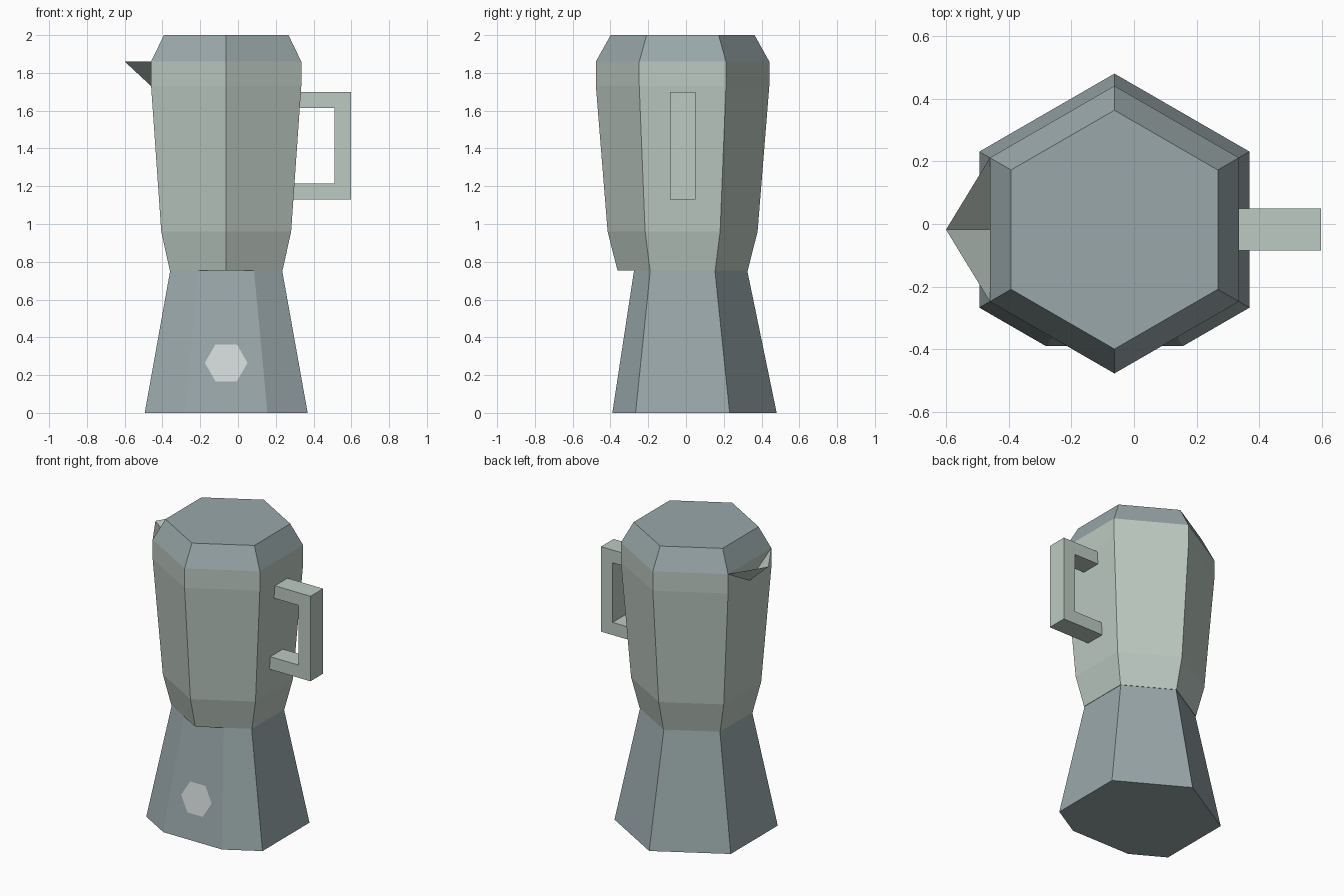
import bpy, bmesh
from math import sin, cos, pi
from mathutils import Vector

if "Cube" in bpy.data.objects:
    bpy.data.objects.remove(bpy.data.objects["Cube"])

CX, CY = -0.0625, -0.018


def material(name, rgb):
    m = bpy.data.materials.new(name)
    m.diffuse_color = (*rgb, 1)
    m.use_nodes = True
    m.node_tree.nodes["Principled BSDF"].inputs["Base Color"].default_value = m.diffuse_color
    return m


dark_metal = material("blue_grey_metal", (0.32, 0.39, 0.40))
light_metal = material("pale_metal", (0.51, 0.59, 0.54))
valve_metal = material("valve_metal", (0.65, 0.69, 0.69))


def finish(name, bm, mat, recalc=True):
    if recalc:
        bmesh.ops.recalc_face_normals(bm, faces=bm.faces)
    me = bpy.data.meshes.new(name)
    bm.to_mesh(me)
    bm.free()
    me.materials.append(mat)
    ob = bpy.data.objects.new(name, me)
    bpy.context.collection.objects.link(ob)
    return ob


def hex_loft(levels):
    """Closed hexagonal solid through (radius, z) levels, corners on +-y."""
    bm = bmesh.new()
    rings = [[bm.verts.new((CX + r * sin(i * pi / 3), CY + r * cos(i * pi / 3), z))
              for i in range(6)] for r, z in levels]
    for a, b in zip(rings, rings[1:]):
        for i in range(6):
            j = (i + 1) % 6
            bm.faces.new((a[i], a[j], b[j], b[i]))
    bm.faces.new(rings[0])
    bm.faces.new(rings[-1])
    return bm


# Water chamber: tapered hexagon with the front corner sliced flat
bm = hex_loft([(0.498, 0), (0.342, 0.755)])
front_normal = Vector((0, -0.755, 0.115)).normalized()
bmesh.ops.bisect_plane(bm, geom=bm.verts[:] + bm.edges[:] + bm.faces[:],
                       plane_co=(0, -0.39, 0), plane_no=front_normal, clear_outer=True)
bmesh.ops.holes_fill(bm, edges=[e for e in bm.edges if e.is_boundary])
finish("water_chamber", bm, dark_metal)

# Hexagonal valve plate lying flush on the sliced front
bm = bmesh.new()
corners = []
for i in range(6):
    x, z = CX + 0.113 * cos(i * pi / 3), 0.265 + 0.115 * sin(i * pi / 3) * 0.985
    corners.append(bm.verts.new((x, -0.39 + z * 0.115 / 0.755 - 0.002, z)))
bm.faces.new(corners)
finish("safety_valve", bm, valve_metal, recalc=False)

# Jug body and bevelled lid
finish("jug_body", hex_loft([(0.345, 0.755), (0.397, 0.96), (0.459, 1.73), (0.459, 1.86)]),
       light_metal)
finish("lid", hex_loft([(0.459, 1.86), (0.381, 2.0)]), dark_metal)

# Open pouring spout: two triangles meeting along the keel
bm = bmesh.new()
tip, low, back, front = [bm.verts.new(p) for p in (
    (-0.6, CY, 1.86), (-0.46, CY, 1.73), (-0.46, CY + 0.2295, 1.86), (-0.46, CY - 0.2295, 1.86))]
bm.faces.new((tip, low, back))
bm.faces.new((tip, front, low))
finish("spout", bm, light_metal, recalc=False)

# Handle: C-shaped profile extruded across y
profile = [(0.333, 1.70), (0.597, 1.70), (0.597, 1.13), (0.292, 1.13),
           (0.298, 1.215), (0.51, 1.215), (0.51, 1.615), (0.327, 1.615)]
bm = bmesh.new()
face = bm.faces.new([bm.verts.new((x, CY - 0.067, z)) for x, z in profile])
ext = bmesh.ops.extrude_face_region(bm, geom=[face], use_keep_orig=True)
bmesh.ops.translate(bm, vec=(0, 0.134, 0),
                    verts=[g for g in ext["geom"] if isinstance(g, bmesh.types.BMVert)])
finish("handle", bm, light_metal)
